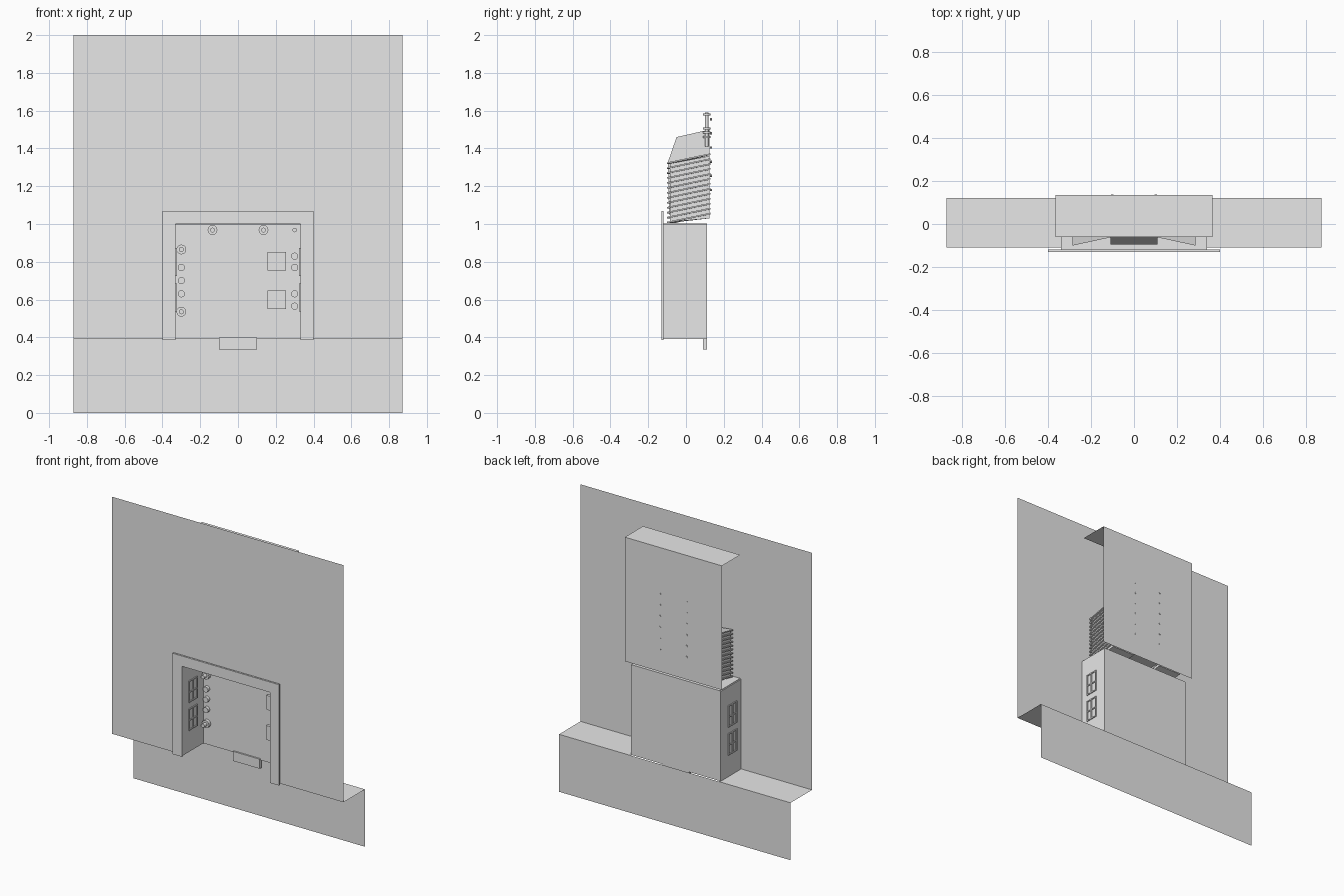
import bpy, bmesh, math
from mathutils import Matrix

default = bpy.data.objects.get("Cube")
if default:
    bpy.data.objects.remove(default, do_unlink=True)

grey = bpy.data.materials.new("plain_grey")
grey.use_nodes = True
grey.diffuse_color = (0.8, 0.8, 0.8, 1)
grey.node_tree.nodes["Principled BSDF"].inputs["Base Color"].default_value = (0.8, 0.8, 0.8, 1)


def finish(name, bm, recalc=True):
    if recalc:
        bmesh.ops.recalc_face_normals(bm, faces=bm.faces)
    mesh = bpy.data.meshes.new(name)
    bm.to_mesh(mesh)
    bm.free()
    mesh.materials.append(grey)
    ob = bpy.data.objects.new(name, mesh)
    bpy.context.scene.collection.objects.link(ob)
    return ob


def box(name, x, y, z):
    """Box from three (low, high) ranges."""
    bm = bmesh.new()
    bmesh.ops.create_cube(bm, size=1)
    for v in bm.verts:
        v.co = [lo + (c + 0.5) * (hi - lo) for c, (lo, hi) in zip(v.co, (x, y, z))]
    return finish(name, bm)


def sheet(name, outlines):
    """Flat single-sided faces, one for each outline."""
    bm = bmesh.new()
    for pts in outlines:
        bm.faces.new([bm.verts.new(p) for p in pts])
    return finish(name, bm, False)


def loft(name, left, right):
    """Solid between two matching outlines."""
    bm = bmesh.new()
    a = [bm.verts.new(p) for p in left]
    b = [bm.verts.new(p) for p in right]
    bm.faces.new(a)
    bm.faces.new(b)
    for i in range(len(a)):
        j = (i + 1) % len(a)
        bm.faces.new((a[i], a[j], b[j], b[i]))
    return finish(name, bm)


def rod(name, centre, radius, depth, axis="Z", sides=12):
    bm = bmesh.new()
    bmesh.ops.create_cone(bm, cap_ends=True, segments=sides, radius1=radius,
                          radius2=radius, depth=depth)
    turn = Matrix.Rotation(math.pi / 2, 4, "X") if axis == "Y" else Matrix()
    bmesh.ops.transform(bm, verts=bm.verts, matrix=Matrix.Translation(centre) @ turn)
    return finish(name, bm)


def rect_y(x, y, z):
    return [(x[0], y, z[0]), (x[1], y, z[0]), (x[1], y, z[1]), (x[0], y, z[1])]


def rect_z(x, y, z):
    return [(x[0], y[0], z), (x[1], y[0], z), (x[1], y[1], z), (x[0], y[1], z)]


W, IN = 0.87, 0.33            # wall and opening half widths
FRONT, BACK = -0.11, 0.12     # wall planes
SILL, HEAD = 0.39, 1.0        # opening heights

# Room wall around the opening, ledge and lower wall
sheet("room_wall", [rect_y((-W, W), FRONT, (HEAD, 2)),
                    rect_y((-W, -IN), FRONT, (SILL, HEAD)),
                    rect_y((IN, W), FRONT, (SILL, HEAD))])
sheet("ledge", [rect_z((-W, -IN), (FRONT, BACK), SILL),
                rect_z((IN, W), (FRONT, BACK), SILL)])
sheet("lower_wall", [rect_y((-W, W), BACK, (0, SILL))])
sheet("wall_backing", [rect_y((-0.385, 0.385), -0.104, (1.14, 1.956))])

# Surround frame as one upside-down U
outline = [(-0.4, 0.385), (-0.4, 1.07), (0.4, 1.07), (0.4, 0.385),
           (IN, 0.385), (IN, HEAD), (-IN, HEAD), (-IN, 0.385)]
loft("surround_frame", [(x, -0.13, z) for x, z in outline],
     [(x, -0.118, z) for x, z in outline])

# Firebox with its lower tab
box("firebox_back", (-IN, IN), (0.1, 0.11), (SILL, HEAD))
box("firebox_top", (-IN, IN), (-0.118, 0.11), (0.995, 1.003))
box("firebox_tab", (-0.1, 0.1), (0.09, 0.11), (0.335, 0.4))
for s, side in ((-1, "right"), (1, "left")):
    box("firebox_side_" + side, sorted((s * IN, s * (IN + 0.008))), (-0.118, 0.11), (SILL, HEAD))
    # Window bars on both faces of each side wall
    for z0 in (0.54, 0.73):
        for x in (IN - 0.003, IN + 0.011):
            xs = sorted((s * (x - 0.003), s * (x + 0.003)))
            for y in (-0.055, -0.013, 0.028):
                box("window_upright_" + side, xs, (y - 0.004, y + 0.004), (z0, z0 + 0.14))
            for z in (z0, z0 + 0.065, z0 + 0.14):
                box("window_crossbar_" + side, xs, (-0.059, 0.032), (z - 0.004, z + 0.004))

# Fittings on the back of the firebox
for z in (0.55, 0.755):
    box("back_panel", (0.155, 0.255), (0.082, 0.1), (z, z + 0.097))
for x, z in [(-0.3, z) for z in (0.63, 0.7, 0.77)] + [(0.3, z) for z in (0.565, 0.63, 0.77, 0.83)]:
    rod("stud", (x, 0.09, z), 0.019, 0.022, "Y")
rod("small_stud", (0.3, 0.09, 0.968), 0.012, 0.022, "Y")
for x, z in ((-0.3, 0.535), (-0.3, 0.865), (-0.135, 0.968), (0.135, 0.968)):
    rod("hook_base", (x, 0.09, z), 0.026, 0.022, "Y")
    rod("hook_pin", (x, 0.07, z), 0.013, 0.04, "Y")

# Upper housing: back sheet and top sheet
sheet("housing", [rect_y((-0.365, 0.365), 0.135, (1.027, 1.87)),
                  rect_z((-0.365, 0.365), (-0.06, 0.135), 1.87)])

# Central flue hood
hood = [(-0.09, 1.05), (-0.095, 1.33), (-0.05, 1.46), (0.125, 1.5), (0.125, 1.05)]
loft("flue_hood", [(-0.11, y, z) for y, z in hood], [(0.11, y, z) for y, z in hood])

# Stacks of tilted fins either side of the hood
for s, side in ((-1, "right"), (1, "left")):
    core = [(-0.085, 1.01), (-0.085, 1.32), (0.125, 1.36), (0.125, 1.03)]
    loft("fin_core_" + side, [(s * 0.275, y, z) for y, z in core],
         [(s * 0.105, max(y, -0.05), z) for y, z in core])
    for i in range(13):
        z = 1.004 + 0.0262 * i
        fin = [(-0.1, z), (-0.1, z + 0.008), (0.13, z + 0.056), (0.13, z + 0.048)]
        loft("fin_" + side, [(s * 0.285, y, h) for y, h in fin],
             [(s * 0.1, max(y, -0.06), h) for y, h in fin])

    # Post with collars, and a column of rivets through the housing
    rod("post_" + side, (s * 0.12, 0.11, 1.5), 0.01, 0.18)
    for z in (1.46, 1.485, 1.505, 1.58):
        rod("post_collar_" + side, (s * 0.12, 0.11, z), 0.02, 0.012)
    for i in range(6):
        rod("rivet_" + side, (s * 0.1, 0.132, 1.18 + 0.075 * i), 0.006, 0.01, "Y", 8)
